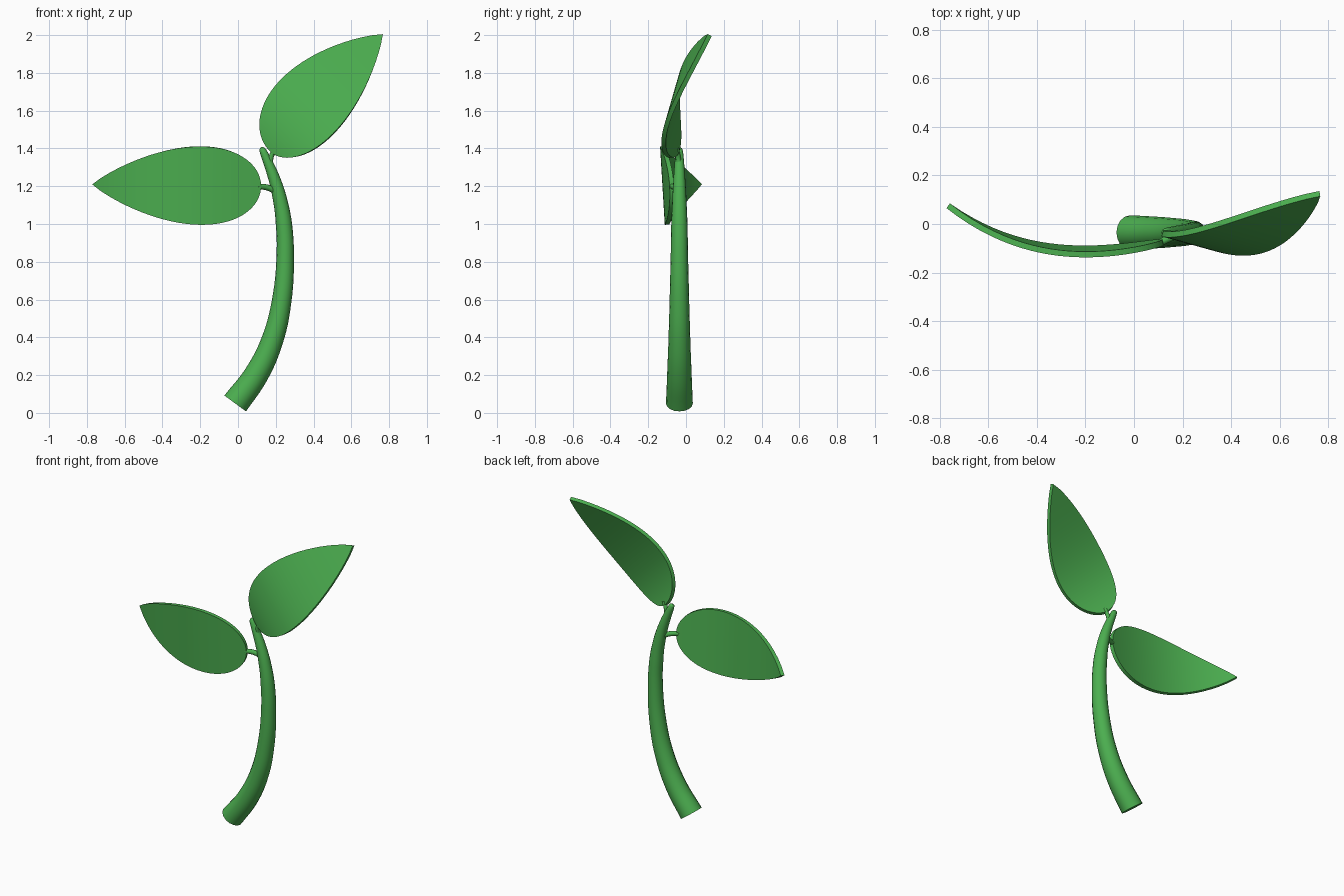
import bpy, bmesh, math
from mathutils import Vector

if "Cube" in bpy.data.objects:
    bpy.data.objects.remove(bpy.data.objects["Cube"], do_unlink=True)

green = bpy.data.materials.new("leaf_green")
green.use_nodes = True
COLOUR = (0.072, 0.429, 0.08, 1)
green.diffuse_color = COLOUR
green.node_tree.nodes["Principled BSDF"].inputs["Base Color"].default_value = COLOUR


def finish(ob):
    """Bake curves and modifiers to a mesh and smooth it."""
    bpy.ops.object.select_all(action='DESELECT')
    ob.select_set(True)
    bpy.context.view_layer.objects.active = ob
    bpy.ops.object.convert(target='MESH')
    bpy.ops.object.shade_smooth_by_angle(angle=math.radians(40))


def tube(name, points, sides=4):
    """Tapered tube through points of (x, y, z, radius)."""
    cu = bpy.data.curves.new(name, 'CURVE')
    cu.dimensions = '3D'
    cu.bevel_depth = 1
    cu.bevel_resolution = sides
    cu.resolution_u = 6
    cu.use_fill_caps = True
    sp = cu.splines.new('BEZIER')
    sp.bezier_points.add(len(points) - 1)
    for bp, (x, y, z, r) in zip(sp.bezier_points, points):
        bp.co = (x, y, z)
        bp.radius = r
        bp.handle_left_type = bp.handle_right_type = 'AUTO'
    cu.materials.append(green)
    ob = bpy.data.objects.new(name, cu)
    bpy.context.collection.objects.link(ob)
    finish(ob)


def leaf(name, base, tip, upper, lower, bend, tilt, rows=32, cols=10):
    """Pointed blade from base to tip (x, z), bowed in y by a cubic."""
    base, tip = Vector(base), Vector(tip)
    axis = tip - base
    side = Vector((-axis.y, axis.x)).normalized()
    if side.y < 0:
        side = -side
    bm = bmesh.new()
    grid = []
    for i in range(rows + 1):
        t = (i / rows) ** 1.7
        width = 0.516 * math.sqrt(t) * (1 - t) ** 0.9
        bow = sum(k * t ** n for n, k in enumerate(bend))
        row = []
        for j in range(cols + 1):
            s = 2 * j / cols - 1
            v = s * width * (upper if s > 0 else lower)
            p = base + axis * t + side * v
            row.append(bm.verts.new((p.x, bow + tilt * v, p.y)))
        grid.append(row)
    for a, b in zip(grid, grid[1:]):
        for j in range(cols):
            bm.faces.new((a[j], a[j + 1], b[j + 1], b[j]))
    bmesh.ops.remove_doubles(bm, verts=bm.verts, dist=0.0002)
    bmesh.ops.recalc_face_normals(bm, faces=bm.faces)
    me = bpy.data.meshes.new(name)
    bm.to_mesh(me)
    bm.free()
    me.materials.append(green)
    ob = bpy.data.objects.new(name, me)
    bpy.context.collection.objects.link(ob)
    mod = ob.modifiers.new("thickness", 'SOLIDIFY')
    mod.thickness = 0.024
    mod.offset = 0
    finish(ob)


# Curved stem, thick at the cut base and rounded at the top
Y = -0.035
stem = [(-0.015, 0.05, 0.071), (0.095, 0.2, 0.065), (0.18, 0.38, 0.058),
        (0.23, 0.585, 0.052), (0.25, 0.83, 0.046), (0.243, 1.0, 0.043),
        (0.22, 1.14, 0.037), (0.185, 1.26, 0.030), (0.133, 1.385, 0.019),
        (0.127, 1.398, 0.015), (0.123, 1.407, 0.004)]
tube("stem", [(x, Y, z, r) for x, z, r in stem], 6)

# Short stalks joining the leaves to the stem
tube("right_stalk", [(0.21, Y, 1.165, 0.017), (0.165, -0.05, 1.19, 0.016),
                     (0.105, -0.078, 1.20, 0.014)])
tube("left_stalk", [(0.175, Y, 1.29, 0.016), (0.172, -0.04, 1.34, 0.014),
                    (0.195, -0.048, 1.40, 0.012)])

# Leaf blades
leaf("right_leaf", (0.12, 1.2), (-0.765, 1.21), 1, 1,
     (-0.075, -0.187, 0.164, 0.173), -0.06)
leaf("left_leaf", (0.175, 1.385), (0.765, 2.0), 1.08, 0.84,
     (-0.045, -0.347, 0.824, -0.307), 0.2)
